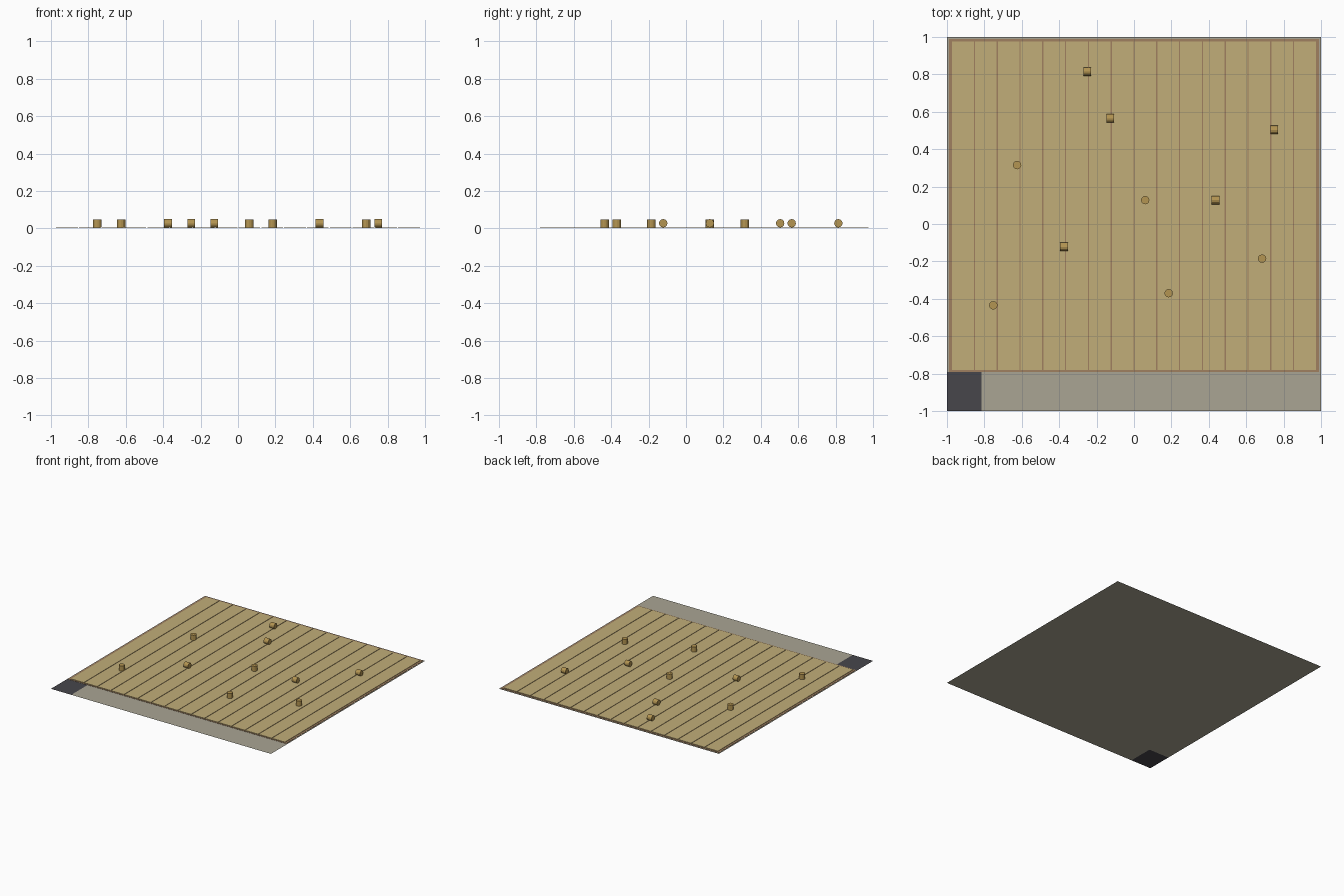
import bpy, bmesh, math
from mathutils import Matrix

if "Cube" in bpy.data.objects:
    bpy.data.objects.remove(bpy.data.objects["Cube"])


def material(name, rgb):
    # sRGB 0-255 to linear
    lin = [((c / 255 + 0.055) / 1.055) ** 2.4 for c in rgb]
    m = bpy.data.materials.new(name)
    m.diffuse_color = (*lin, 1)
    m.use_nodes = True
    m.node_tree.nodes["Principled BSDF"].inputs["Base Color"].default_value = m.diffuse_color
    return m


GRAVEL = material("pale gravel", (170, 165, 148))
ASPHALT = material("dark asphalt", (71, 70, 75))
SOIL = material("brown soil", (160, 128, 96))
STRAW = material("straw stubble", (193, 174, 121))
HAY = material("golden hay", (180, 149, 82))


def finish(name, bm, mat):
    mesh = bpy.data.meshes.new(name)
    bm.to_mesh(mesh)
    bm.free()
    mesh.materials.append(mat)
    obj = bpy.data.objects.new(name, mesh)
    bpy.context.collection.objects.link(obj)
    return obj


def add_sheet(bm, x0, x1, y0, y1, z):
    bm.faces.new([bm.verts.new(p) for p in
                  ((x0, y0, z), (x1, y0, z), (x1, y1, z), (x0, y1, z))])


def add_box(bm, x0, x1, y0, y1, z0, z1):
    mat = (Matrix.Translation(((x0 + x1) / 2, (y0 + y1) / 2, (z0 + z1) / 2))
           @ Matrix.Diagonal((x1 - x0, y1 - y0, z1 - z0, 1)))
    bmesh.ops.create_cube(bm, size=1, matrix=mat)


# Ground sheet, leaving one corner open for the dark patch
bm = bmesh.new()
add_sheet(bm, -1, 1, -0.79, 1, 0)
add_sheet(bm, -0.815, 1, -1, -0.79, 0)
finish("ground", bm, GRAVEL)

bm = bmesh.new()
add_sheet(bm, -1, -0.815, -1, -0.79, 0)
finish("corner_patch", bm, ASPHALT)

# Soil bed showing as a border and between the crop strips
bm = bmesh.new()
add_box(bm, -0.99, 0.99, -0.79, 0.99, 0.001, 0.003)
finish("soil_bed", bm, SOIL)

# Sixteen raised crop strips separated by narrow furrows
bm = bmesh.new()
PITCH, GAP = 0.1219, 0.006
for i in range(16):
    x = (i - 7.5) * PITCH
    half = (PITCH - GAP) / 2
    add_box(bm, x - half, x + half, -0.78, 0.975, 0.003, 0.006)
finish("crop_strips", bm, STRAW)

# Round bales, half standing on end and half lying on their sides
STANDING = [(-0.625, 0.315), (0.06, 0.128), (0.685, -0.185), (0.185, -0.37), (-0.752, -0.435)]
LYING = [(-0.25, 0.815), (-0.127, 0.565), (0.75, 0.503), (0.435, 0.128), (-0.375, -0.122)]


def bale(name, x, y, z, turn):
    bm = bmesh.new()
    bmesh.ops.create_cone(bm, cap_ends=True, segments=12, radius1=0.0225,
                          radius2=0.0225, depth=0.042,
                          matrix=Matrix.Translation((x, y, z)) @ turn)
    finish(name, bm, HAY)


for x, y in STANDING:
    bale("standing_bale", x, y, 0.027, Matrix.Identity(4))
for x, y in LYING:
    bale("lying_bale", x, y, 0.0275, Matrix.Rotation(math.pi / 2, 4, 'Y'))
